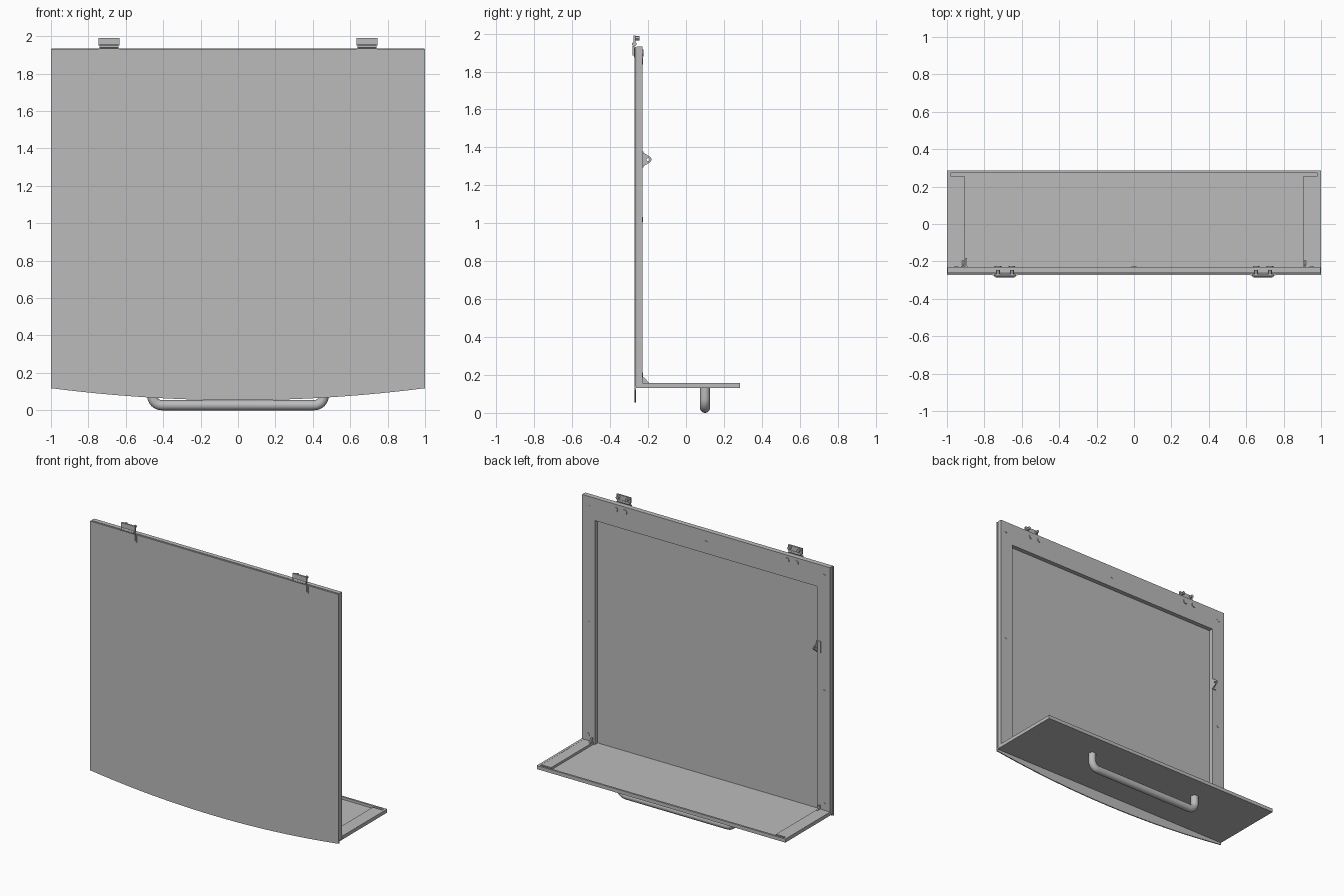
import bpy, bmesh
from math import pi, sin, cos
from mathutils import Vector

cube = bpy.data.objects.get("Cube")
if cube:
    bpy.data.objects.remove(cube, do_unlink=True)

metal = bpy.data.materials.new("plain_grey_metal")
metal.use_nodes = True
GREY = (0.5, 0.5, 0.5, 1)
metal.diffuse_color = GREY
metal.node_tree.nodes["Principled BSDF"].inputs["Base Color"].default_value = GREY


def finish(name, bm, smooth=False):
    bmesh.ops.recalc_face_normals(bm, faces=bm.faces)
    mesh = bpy.data.meshes.new(name)
    bm.to_mesh(mesh)
    bm.free()
    obj = bpy.data.objects.new(name, mesh)
    mesh.materials.append(metal)
    bpy.context.collection.objects.link(obj)
    if smooth:
        bpy.ops.object.select_all(action='DESELECT')
        obj.select_set(True)
        bpy.context.view_layer.objects.active = obj
        bpy.ops.object.shade_smooth_by_angle()
    return obj


def box(name, x, y, z):
    """Box from (min, max) pairs."""
    bm = bmesh.new()
    bmesh.ops.create_cube(bm, size=1)
    for v in bm.verts:
        v.co = [(r[0] + r[1]) / 2 + c * (r[1] - r[0]) for r, c in zip((x, y, z), v.co)]
    return finish(name, bm)


def prism(name, points, offset):
    """Flat outline extruded along an offset."""
    bm = bmesh.new()
    face = bm.faces.new([bm.verts.new(p) for p in points])
    ext = bmesh.ops.extrude_face_region(bm, geom=[face])["geom"]
    bmesh.ops.translate(bm, vec=offset, verts=[g for g in ext if isinstance(g, bmesh.types.BMVert)])
    return finish(name, bm)


def tube(name, path, radius, sides=16):
    """Capped round bar along a path, all in the xz or a straight direction."""
    path = [Vector(p) for p in path]
    bm = bmesh.new()
    rings = []
    for i, p in enumerate(path):
        d = (path[min(i + 1, len(path) - 1)] - path[max(i - 1, 0)]).normalized()
        u = Vector((0, 1, 0)) if abs(d.y) < 0.9 else Vector((1, 0, 0))
        w = d.cross(u)
        rings.append([bm.verts.new(p + radius * (u * cos(2 * pi * k / sides) + w * sin(2 * pi * k / sides)))
                      for k in range(sides)])
    for a, b in zip(rings, rings[1:]):
        for k in range(sides):
            n = (k + 1) % sides
            bm.faces.new((a[k], a[n], b[n], b[k]))
    bm.faces.new(rings[0])
    bm.faces.new(rings[-1])
    return finish(name, bm, True)


def span(side, a, b):
    return tuple(sorted((side * a, side * b)))


FRONT, BACK, TOP = -0.272, -0.23, 1.93
SHELF_LOW, SHELF_TOP = 0.132, 0.158

# Front sheet with its bowed lower lip
arc = [(-1 + i / 12, FRONT, 0.054 + 0.064 * (-1 + i / 12) ** 2) for i in range(25)]
prism("front_sheet", arc + [(1, FRONT, TOP), (-1, FRONT, TOP)], (0, 0.008, 0))

# Folded frame behind the sheet
box("frame_top", (-0.997, 0.997), (FRONT + 0.01, BACK), (TOP - 0.16, TOP + 0.003))
for side, label in ((1, "left"), (-1, "right")):
    box(label + "_frame_side", span(side, 0.895, 0.997), (FRONT + 0.01, BACK), (SHELF_LOW, TOP - 0.16))
    prism(label + "_gusset", [(side * 0.91, BACK, SHELF_TOP), (side * 0.91, BACK, 0.187),
                              (side * 0.91, BACK + 0.01, 0.187), (side * 0.91, BACK + 0.035, SHELF_TOP)],
          (side * 0.01, 0, 0))
    for z in (0.2, 1.02, 1.86):
        tube(label + "_frame_rivet", [(side * 0.95, BACK, z), (side * 0.95, BACK + 0.002, z)], 0.013)
tube("top_rivet", [(0, BACK, 1.85), (0, BACK + 0.002, 1.85)], 0.013)

# Shelf tray with rim and side strips
box("shelf_floor", (-1, 1), (FRONT + 0.008, 0.286), (SHELF_LOW, SHELF_LOW + 0.008))
box("shelf_back_rim", (-1, 1), (0.272, 0.286), (SHELF_LOW, SHELF_TOP))
for side, label in ((1, "left"), (-1, "right")):
    box(label + "_shelf_rim", span(side, 0.982, 1), (BACK, 0.28), (SHELF_LOW, SHELF_TOP))
    box(label + "_shelf_strip", span(side, 0.905, 0.985), (BACK, 0.257), (SHELF_LOW, SHELF_TOP - 0.001))

# Handle under the shelf
HY, R, BEND = 0.1, 0.027, 0.05
left_half = [(0.458, HY, SHELF_LOW + 0.003)]
for i in range(9):
    t = i / 8 * pi / 2
    left_half.append((0.458 - BEND + BEND * cos(t), HY, R + BEND - BEND * sin(t)))
tube("handle", left_half + [(-x, y, z) for x, y, z in reversed(left_half)], R, 20)

# Hinges on the top edge
for side, label in ((1, "left"), (-1, "right")):
    cx = side * 0.69
    around = lambda w: (cx - w, cx + w)
    box(label + "_hinge_lower_leaf", around(0.058), (-0.282, FRONT), (1.885, 1.935))
    box(label + "_hinge_seat", around(0.066), (-0.275, FRONT), (1.874, 1.925))
    box(label + "_hinge_upper_leaf", around(0.056), (-0.278, -0.266), (1.95, 1.99))
    tube(label + "_hinge_knuckle", [(cx - 0.05, -0.273, 1.945), (cx + 0.05, -0.273, 1.945)], 0.012, 12)
    for dx in (-0.037, 0.037):
        x = cx + dx
        tube(label + "_upper_screw", [(x, -0.27, 1.975), (x, -0.245, 1.975)], 0.011, 12)
        tube(label + "_lower_nut", [(x, BACK, 1.897), (x, BACK + 0.006, 1.897)], 0.018, 12)

# Catch lug on the right frame side
box("catch_base", (-0.925, -0.89), (BACK, BACK + 0.006), (1.295, 1.378))
tip = [(-0.9, -0.2 + 0.018 * cos(a * pi / 8), 1.336 + 0.018 * sin(a * pi / 8)) for a in range(-3, 4)]
lug = prism("catch_lug", [(-0.9, BACK, 1.297)] + tip + [(-0.9, BACK, 1.376)], (0.008, 0, 0))
hole = tube("catch_hole_cutter", [(-0.92, -0.2, 1.336), (-0.87, -0.2, 1.336)], 0.008, 12)
hole.hide_render = True
hole.hide_viewport = True
cut = lug.modifiers.new("pin_hole", 'BOOLEAN')
cut.object = hole
cut.solver = 'EXACT'
